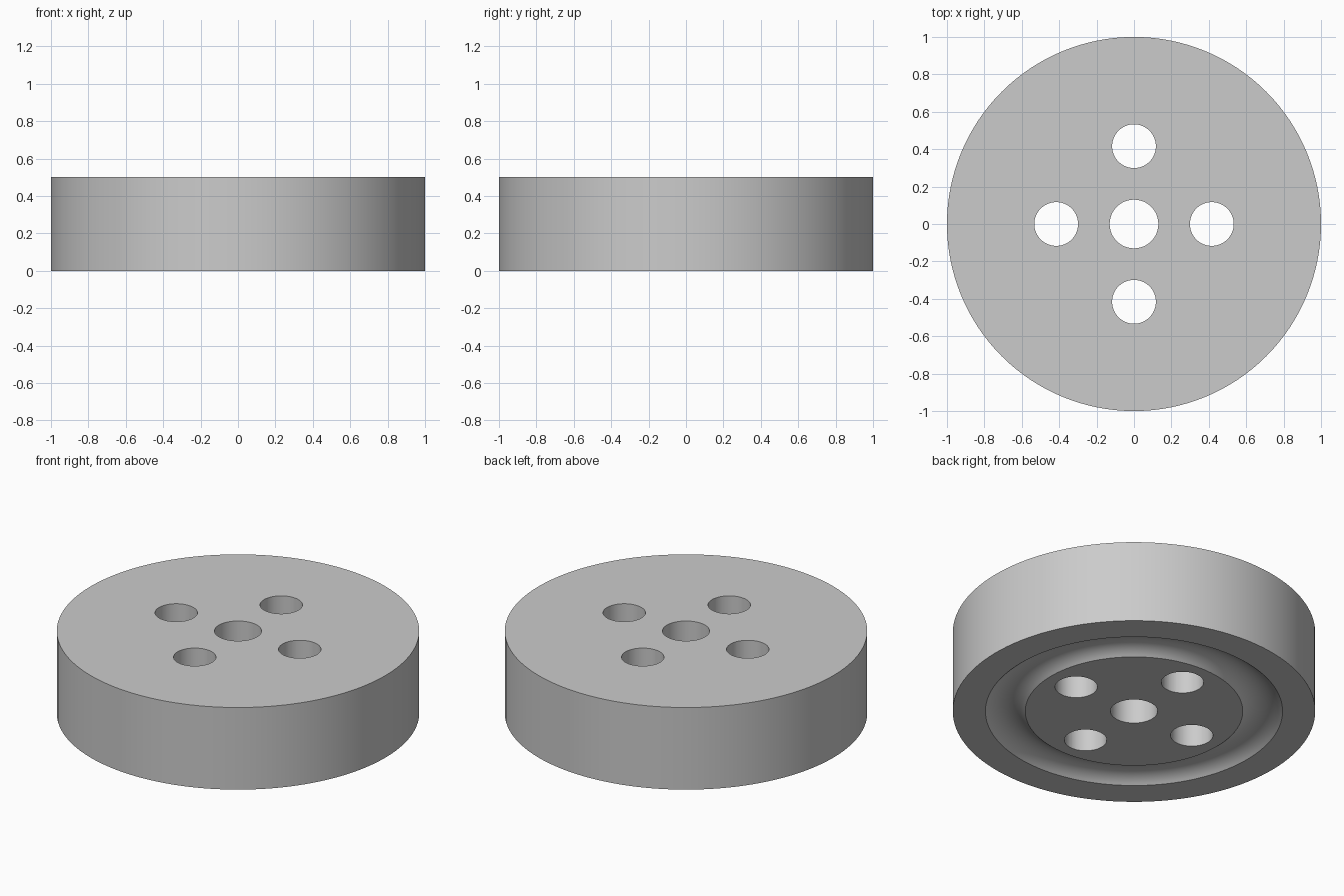
import bpy
import bmesh
import math
from mathutils import Matrix

HEIGHT = 0.5
BORE = 0.13          # central hole radius
BOLT_RADIUS = 0.117  # radius of the four outer holes
BOLT_CIRCLE = 0.416
GROOVE_MID = 0.71
GROOVE_HALF = 0.11
GROOVE_DEPTH = 0.045

cube = bpy.data.objects.get("Cube")
if cube:
    bpy.data.objects.remove(cube, do_unlink=True)


def make_material(name, colour):
    mat = bpy.data.materials.new(name)
    mat.use_nodes = True
    mat.diffuse_color = colour
    mat.node_tree.nodes["Principled BSDF"].inputs["Base Color"].default_value = colour
    return mat


def make_object(name, bm):
    mesh = bpy.data.meshes.new(name)
    bm.to_mesh(mesh)
    bm.free()
    obj = bpy.data.objects.new(name, mesh)
    bpy.context.collection.objects.link(obj)
    return obj


# Wheel cross-section: bored disc with a shallow arc groove underneath
arc_radius = (GROOVE_HALF ** 2 + GROOVE_DEPTH ** 2) / (2 * GROOVE_DEPTH)
half_angle = math.asin(GROOVE_HALF / arc_radius)
profile = [(BORE, HEIGHT), (BORE, 0)]
for i in range(17):
    a = half_angle * (i / 8 - 1)
    profile.append((GROOVE_MID + arc_radius * math.sin(a),
                    arc_radius * (math.cos(a) - math.cos(half_angle))))
profile += [(1, 0), (1, HEIGHT)]

bm = bmesh.new()
verts = [bm.verts.new((r, 0, z)) for r, z in profile]
edges = [bm.edges.new((verts[i - 1], verts[i])) for i in range(len(verts))]
bmesh.ops.spin(bm, geom=verts + edges, cent=(0, 0, 0), axis=(0, 0, 1),
               angle=math.tau, steps=128, use_merge=True)
bmesh.ops.remove_doubles(bm, verts=bm.verts, dist=1e-5)
bmesh.ops.recalc_face_normals(bm, faces=bm.faces)
wheel = make_object("wheel_disc", bm)
wheel.data.materials.append(make_material("plain grey", (0.6, 0.6, 0.6, 1)))

# Four bolt holes around the bore
bm = bmesh.new()
for i in range(4):
    a = i * math.pi / 2
    place = Matrix.Translation((BOLT_CIRCLE * math.cos(a),
                                BOLT_CIRCLE * math.sin(a), HEIGHT / 2))
    bmesh.ops.create_cone(bm, cap_ends=True, segments=64, radius1=BOLT_RADIUS,
                          radius2=BOLT_RADIUS, depth=HEIGHT * 2, matrix=place)
cutter = make_object("bolt_hole_cutter", bm)
cutter.hide_render = True

cut = wheel.modifiers.new("bolt_holes", 'BOOLEAN')
cut.operation = 'DIFFERENCE'
cut.solver = 'EXACT'
cut.object = cutter

bpy.ops.object.select_all(action='DESELECT')
wheel.select_set(True)
bpy.context.view_layer.objects.active = wheel
bpy.ops.object.modifier_apply(modifier=cut.name)
bpy.data.objects.remove(cutter, do_unlink=True)

# Smooth walls and groove, crisp rims
bpy.ops.object.shade_smooth_by_angle(angle=math.radians(30))
